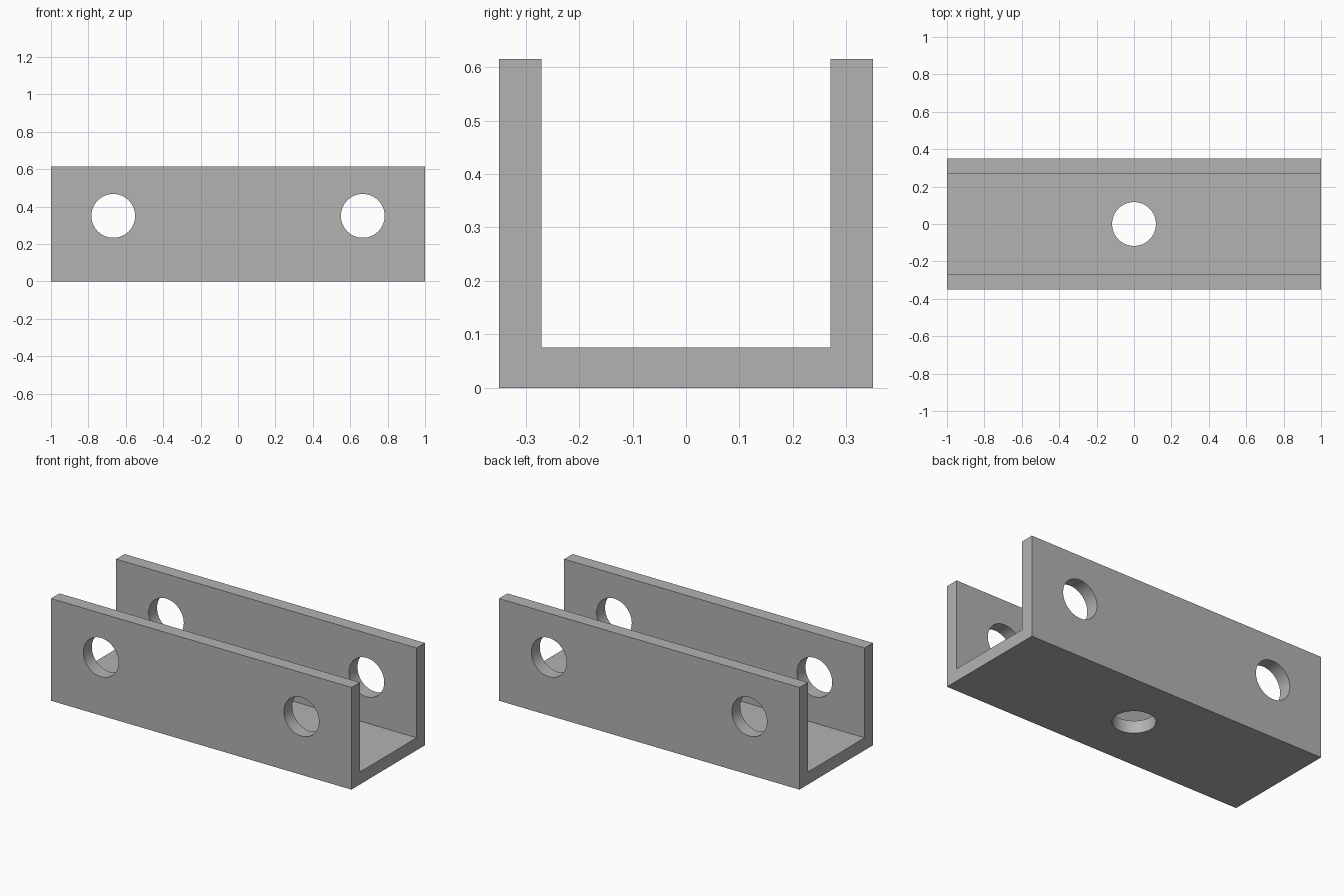
import bpy
import bmesh
from math import pi, radians

cube = bpy.data.objects.get("Cube")
if cube:
    bpy.data.objects.remove(cube, do_unlink=True)

LENGTH, WIDTH, HEIGHT = 2.0, 0.70, 0.615
WALL, FLOOR = 0.08, 0.075
HOLE_RADIUS, HOLE_X, HOLE_Z = 0.117, 0.667, 0.35

# Plain grey metal
grey = bpy.data.materials.new("grey_metal")
grey.use_nodes = True
colour = (0.45, 0.45, 0.45, 1)
grey.diffuse_color = colour
grey.node_tree.nodes["Principled BSDF"].inputs["Base Color"].default_value = colour

# U-shaped channel: a cross-section extruded along x
outer, inner = WIDTH / 2, WIDTH / 2 - WALL
profile = [(-outer, 0), (outer, 0), (outer, HEIGHT), (inner, HEIGHT),
           (inner, FLOOR), (-inner, FLOOR), (-inner, HEIGHT), (-outer, HEIGHT)]
bm = bmesh.new()
face = bm.faces.new([bm.verts.new((-LENGTH / 2, y, z)) for y, z in profile])
extruded = bmesh.ops.extrude_face_region(bm, geom=[face])["geom"]
bmesh.ops.translate(bm, vec=(LENGTH, 0, 0),
                    verts=[v for v in extruded if isinstance(v, bmesh.types.BMVert)])
bmesh.ops.recalc_face_normals(bm, faces=bm.faces)
mesh = bpy.data.meshes.new("channel_bracket")
bm.to_mesh(mesh)
bm.free()
mesh.materials.append(grey)
channel = bpy.data.objects.new("channel_bracket", mesh)
bpy.context.collection.objects.link(channel)


def drill(name, location, depth, rotation=(0, 0, 0)):
    """Cut a round hole through the channel, then discard the cutter."""
    bpy.ops.mesh.primitive_cylinder_add(vertices=64, radius=HOLE_RADIUS, depth=depth,
                                        location=location, rotation=rotation)
    cutter = bpy.context.object
    cutter.name = name
    cutter.hide_render = True
    cutter.data.materials.append(grey)
    cut = channel.modifiers.new(name, "BOOLEAN")
    cut.operation = "DIFFERENCE"
    cut.solver = "EXACT"
    cut.object = cutter
    bpy.context.view_layer.objects.active = channel
    bpy.ops.object.modifier_apply(modifier=cut.name)
    bpy.data.objects.remove(cutter, do_unlink=True)


# Two holes through both side walls, one through the floor
for side, x in (("left", HOLE_X), ("right", -HOLE_X)):
    drill(side + "_wall_hole", (x, 0, HOLE_Z), WIDTH * 2, (pi / 2, 0, 0))
drill("floor_hole", (0, 0, FLOOR / 2), FLOOR * 4)

# Smooth hole walls with crisp edges
bpy.ops.object.select_all(action="DESELECT")
channel.select_set(True)
bpy.context.view_layer.objects.active = channel
bpy.ops.object.shade_smooth_by_angle(angle=radians(30))
